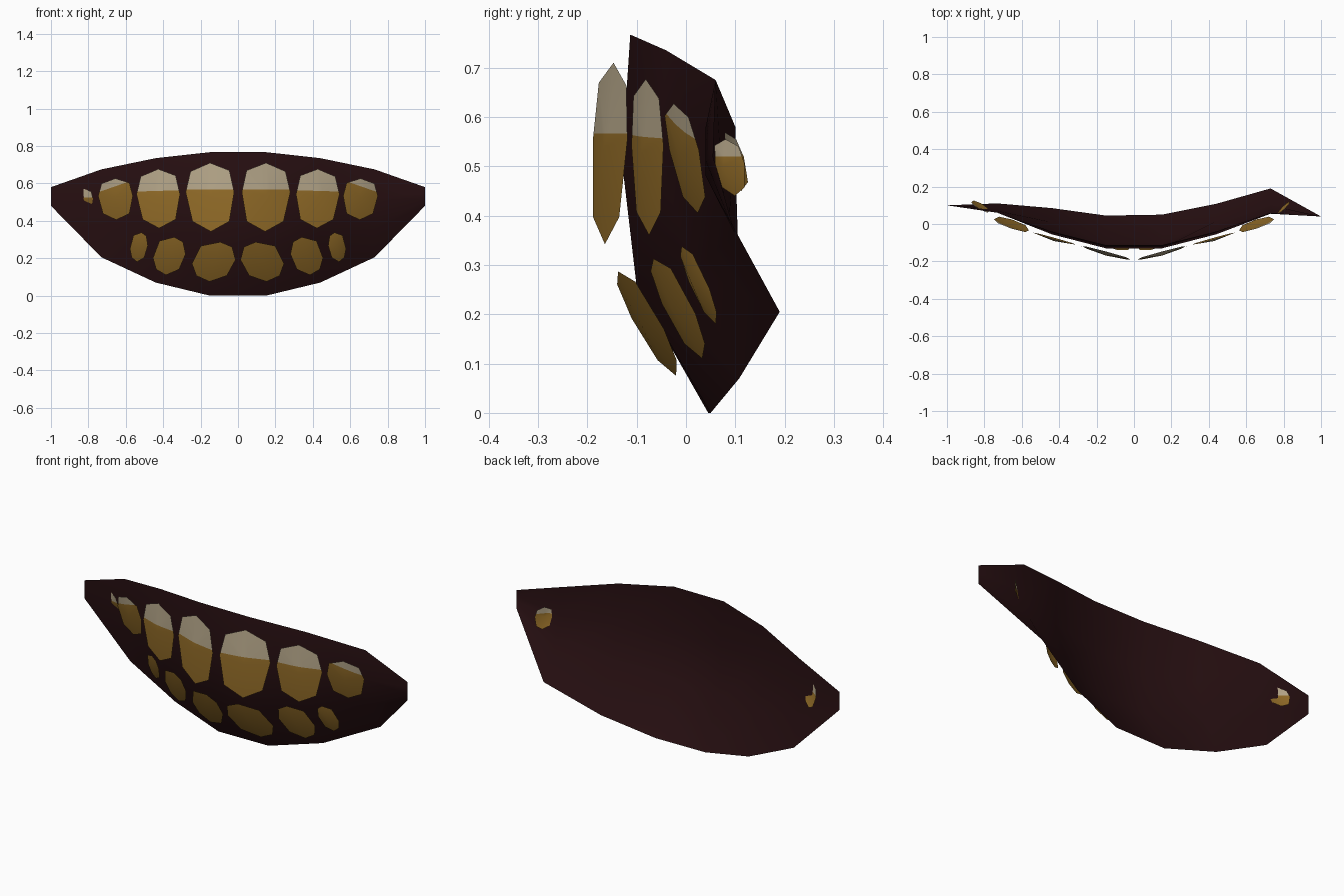
import bpy, bmesh
from mathutils import Vector

if "Cube" in bpy.data.objects:
    bpy.data.objects.remove(bpy.data.objects["Cube"])


def make_material(name, rgb):
    m = bpy.data.materials.new(name)
    m.diffuse_color = (*rgb, 1)
    m.use_nodes = True
    m.node_tree.nodes["Principled BSDF"].inputs["Base Color"].default_value = m.diffuse_color
    return m


GUM = make_material("dark maroon", (0.021, 0.005, 0.006))
BROWN = make_material("tooth brown", (0.29, 0.15, 0.021))
PALE = make_material("tooth pale", (0.46, 0.38, 0.25))


def finish(name, bm, mats):
    """Face every polygon forward, then make a smooth object."""
    for f in bm.faces:
        f.normal_update()
        if f.normal.y > 0:
            f.normal_flip()
        f.smooth = True
    me = bpy.data.meshes.new(name)
    bm.to_mesh(me)
    bm.free()
    for m in mats:
        me.materials.append(m)
    ob = bpy.data.objects.new(name, me)
    bpy.context.collection.objects.link(ob)
    return ob


# Gum sheet: columns of (x, top z, bottom z, depth of the four rows from the top)
columns = [
    (-1.00, 0.58, 0.48, (0.10, 0.10, 0.10, 0.10)),
    (-0.73, 0.675, 0.205, (0.06, 0.070, 0.085, 0.11)),
    (-0.44, 0.735, 0.07, (-0.04, -0.055, 0.01, 0.085)),
    (-0.15, 0.767, 0.00, (-0.113, -0.13, -0.10, 0.045)),
    (0.15, 0.767, 0.00, (-0.113, -0.13, -0.10, 0.05)),
    (0.44, 0.735, 0.07, (-0.04, -0.055, 0.015, 0.108)),
    (0.73, 0.675, 0.205, (0.06, 0.055, 0.10, 0.19)),
    (1.00, 0.58, 0.48, (0.04, 0.04, 0.04, 0.04)),
]
bm = bmesh.new()
grid = [[bm.verts.new((x, y, top + (bottom - top) * i / 3)) for i, y in enumerate(ys)]
        for x, top, bottom, ys in columns]
for a, b in zip(grid, grid[1:]):
    for i in range(3):
        bm.faces.new((a[i], a[i + 1], b[i + 1], b[i]))
finish("gum", bm, [GUM])

# Tooth outlines: u from inner to outer edge, v from bottom to top
UPPER = [(0.5, 1), (0.1, 0.78), (0, 0.15), (0.1, -0.7),
         (0.48, -1), (0.86, -0.7), (1, 0.15), (0.9, 0.75)]
LOWER = [(0.35, 1), (0.08, 0.75), (0, 0.1), (0.2, -0.7),
         (0.6, -1), (0.9, -0.7), (1, -0.1), (0.8, 0.8)]


def tooth(name, side, outline, x0, x1, z0, z1, y0, y1, tilt, split=None, slope=0):
    """Shallow domed plate following the gum, with an optional pale upper part."""
    bm = bmesh.new()

    def vert(u, v, bulge=0):
        return bm.verts.new((side * (x0 + (x1 - x0) * u),
                             y0 + (y1 - y0) * u + tilt * v - bulge,
                             (z0 + z1) / 2 + (z1 - z0) / 2 * v))

    rim = [vert(u, v) for u, v in outline]
    mid = vert(0.5, 0.05, 0.014)
    for i, r in enumerate(rim):
        bm.faces.new((mid, r, rim[(i + 1) % len(rim)]))
    if split:
        co = Vector((side * (x0 + x1) / 2, 0, split))
        no = Vector((-side * slope, 0, 1)).normalized()
        bmesh.ops.bisect_plane(bm, geom=bm.verts[:] + bm.edges[:] + bm.faces[:],
                               plane_co=co, plane_no=no)
        for f in bm.faces:
            f.material_index = int((f.calc_center_median() - co).dot(no) > 0)
    finish(name, bm, [BROWN, PALE])


# Both rows of teeth on each side
for side, tag in ((1, "right"), (-1, "left")):
    tooth("upper_tooth_1_" + tag, side, UPPER, 0.02, 0.28, 0.342, 0.71,
          -0.19, -0.12, 0.008, 0.567)
    tooth("upper_tooth_2_" + tag, side, UPPER, 0.31, 0.543, 0.36, 0.677,
          -0.11, -0.045, -0.004, 0.56, -0.03)
    tooth("upper_tooth_3_" + tag, side, UPPER, 0.562, 0.748, 0.405, 0.627,
          -0.03, 0.03, -0.025, 0.585, -0.35)
    tooth("lower_tooth_1_" + tag, side, LOWER, 0.013, 0.246, 0.075, 0.287,
          -0.105, -0.05, -0.052)
    tooth("lower_tooth_2_" + tag, side, LOWER, 0.28, 0.455, 0.11, 0.313,
          -0.045, 0.015, -0.042)
    tooth("lower_tooth_3_" + tag, side, LOWER, 0.482, 0.578, 0.18, 0.338,
          0.008, 0.045, -0.03)

# Small end teeth, partly sunk through the gum
tooth("end_tooth_right", 1, UPPER, 0.77, 0.835, 0.44, 0.555, 0.06, 0.12, -0.01, 0.52)
tooth("end_tooth_left", -1, UPPER, 0.775, 0.87, 0.45, 0.57, 0.07, 0.12, -0.018, 0.525)
